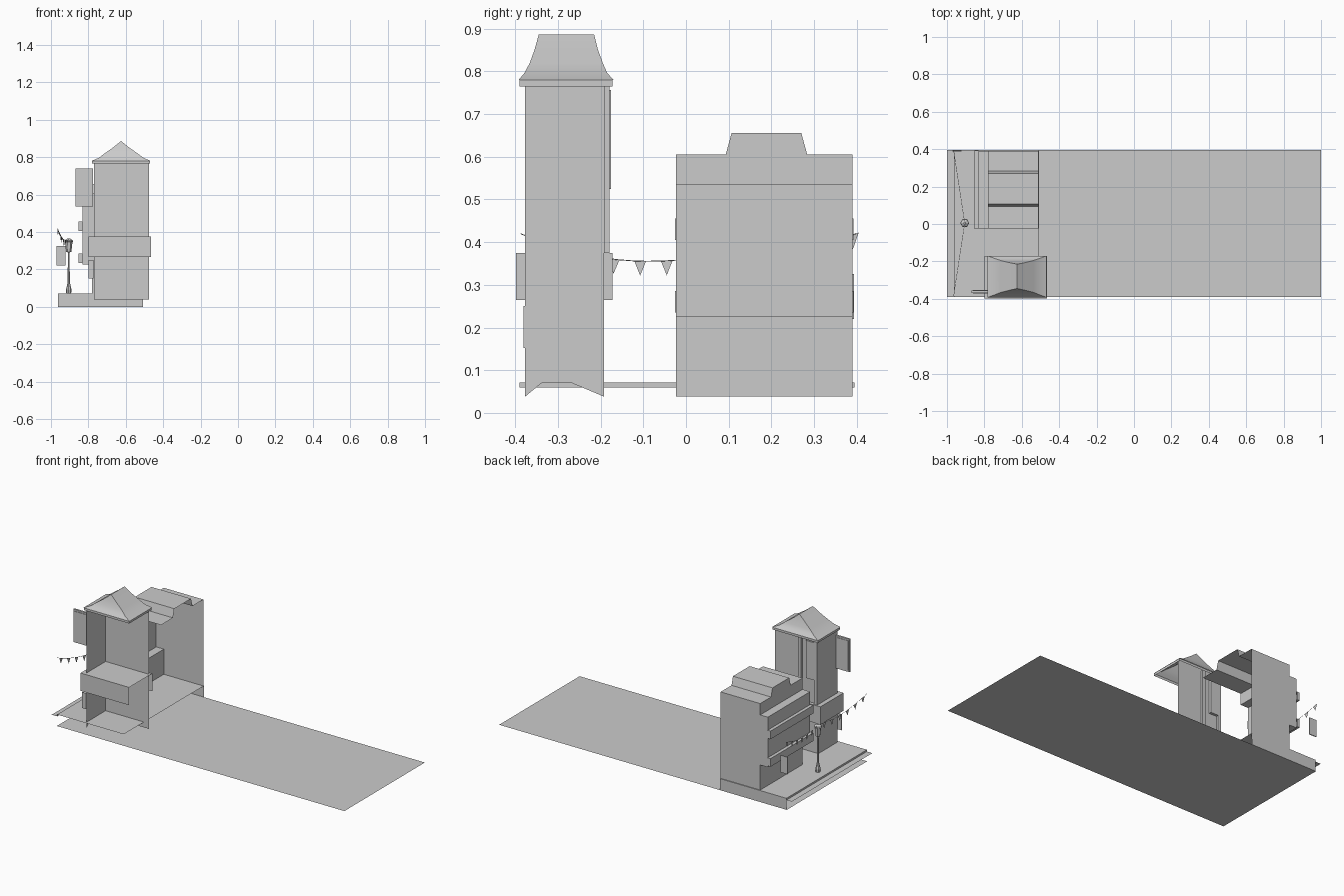
import bpy, math

if "Cube" in bpy.data.objects:
    bpy.data.objects.remove(bpy.data.objects["Cube"])

def mesh(name, verts, faces, smooth=False):
    me = bpy.data.meshes.new(name)
    me.from_pydata(verts, [], faces)
    me.update()
    ob = bpy.data.objects.new(name, me)
    bpy.context.collection.objects.link(ob)
    if smooth:
        for p in me.polygons:
            p.use_smooth = True
    return ob

def box(name, x, y, z, skip=""):
    """Box from ranges; skip lists the open sides: l r f k b t."""
    v = [(a, b, c) for c in z for b in y for a in x]
    f = {"b": (0, 2, 3, 1), "t": (4, 5, 7, 6), "f": (0, 1, 5, 4),
         "k": (2, 6, 7, 3), "l": (0, 4, 6, 2), "r": (1, 3, 7, 5)}
    return mesh(name, v, [f[k] for k in f if k not in skip])

def poly(name, pts):
    return mesh(name, pts, [tuple(range(len(pts)))])

def sweep(name, pts, a, b, axis):
    """Sheet made by extruding an open profile along x or y."""
    n = len(pts)
    put = (lambda p, t: (t, p[0], p[1])) if axis == "x" else (lambda p, t: (p[0], t, p[1]))
    v = [put(p, a) for p in pts] + [put(p, b) for p in pts]
    return mesh(name, v, [(i, i + 1, n + i + 1, n + i) for i in range(n - 1)])

def lathe(name, prof, cx, cy, n=8):
    v = [(cx + r * math.cos(2 * math.pi * i / n), cy + r * math.sin(2 * math.pi * i / n), z)
         for r, z in prof for i in range(n)]
    f = [(k * n + i, k * n + (i + 1) % n, (k + 1) * n + (i + 1) % n, (k + 1) * n + i)
         for k in range(len(prof) - 1) for i in range(n)]
    f += [tuple(range(n))[::-1], tuple(range(len(v) - n, len(v)))]
    return mesh(name, v, f)

# ground sheet, sidewalk with curb and road strip, side skirt
Y0, Y1 = -0.39, 0.395
poly("ground", [(-0.965, Y0, 0), (1, Y0, 0), (1, Y1, 0), (-0.965, Y1, 0)])
sweep("sidewalk_and_road", [(-1, 0.06), (-0.963, 0.06), (-0.963, 0.071), (-0.508, 0.071)], Y0, Y1, "y")
poly("sidewalk_skirt", [(-0.963, Y1, 0), (-0.508, Y1, 0), (-0.508, Y1, 0.071), (-0.963, Y1, 0.071)])

# tower walls: street face and inner side face, open elsewhere
poly("tower_street_wall", [(-0.77, -0.377, 0.038), (-0.77, -0.337, 0.071), (-0.77, -0.27, 0.071),
                           (-0.77, -0.192, 0.038), (-0.77, -0.192, 0.78), (-0.77, -0.377, 0.78)])
poly("tower_side_wall", [(-0.77, -0.192, 0.038), (-0.475, -0.192, 0.038),
                         (-0.475, -0.192, 0.78), (-0.77, -0.192, 0.78)])
box("tower_band", (-0.798, -0.465), (-0.398, -0.172), (0.265, 0.375), "rb")
box("tower_cornice", (-0.78, -0.47), (-0.39, -0.172), (0.765, 0.78), "bt")

# tower windows and pilasters on the side wall
box("side_window_panel", (-0.75, -0.695), (-0.192, -0.176), (0.525, 0.757), "f")
for i, x in enumerate((-0.77, -0.66)):
    box(f"side_pilaster_{i}", (x, x + 0.02), (-0.192, -0.179), (0.375, 0.772), "f")

# flared hip roof with a ridge along y
rings = [(0.157, -0.392, -0.17, 0.78), (0.118, -0.378, -0.185, 0.797), (0.088, -0.366, -0.195, 0.82),
         (0.045, -0.355, -0.206, 0.85), (0.0, -0.345, -0.215, 0.886)]
rv, rf = [], []
for h, a, b, z in rings:
    rv += [(-0.625 - h, a, z), (-0.625 + h, a, z), (-0.625 + h, b, z), (-0.625 - h, b, z)]
for k in range(len(rings) - 1):
    rf += [(4 * k + i, 4 * k + (i + 1) % 4, 4 * k + 4 + (i + 1) % 4, 4 * k + 4 + i) for i in range(4)]
roof = mesh("tower_roof", rv, rf)
bpy.context.view_layer.objects.active = roof
roof.select_set(True)
bpy.ops.object.mode_set(mode='EDIT')
bpy.ops.mesh.select_all(action='SELECT')
bpy.ops.mesh.remove_doubles(threshold=0.0005)
bpy.ops.object.mode_set(mode='OBJECT')
bpy.ops.object.shade_smooth_by_angle(angle=math.radians(30))

# hanging signs
box("tower_tall_sign", (-0.868, -0.775), (-0.368, -0.356), (0.537, 0.74))
box("tower_sign_face", (-0.86, -0.783), (-0.371, -0.353), (0.547, 0.73))
box("tower_small_sign", (-0.798, -0.772), (-0.381, -0.376), (0.152, 0.25))
box("street_sign", (-0.97, -0.922), (0.388, 0.393), (0.22, 0.325))

# second building: stepped street facade, end wall and roof sheet
B0, B1 = -0.023, 0.39
prof = [(-0.78, 0.038), (-0.78, 0.226), (-0.832, 0.226), (-0.832, 0.535), (-0.78, 0.535), (-0.78, 0.605)]
sweep("house_facade", prof, B0, B1, "y")
poly("house_end_wall", [(x, B1, z) for x, z in prof] + [(-0.51, B1, 0.605), (-0.51, B1, 0.038)])
attic = [(0.093, 0.605), (0.107, 0.656), (0.27, 0.656), (0.284, 0.605)]
sweep("house_roof", [(B0, 0.605)] + attic + [(B1, 0.605)], -0.78, -0.51, "x")
poly("attic_front", [(-0.78, y, z) for y, z in attic])
for i, z in enumerate((0.235, 0.405)):
    box(f"balcony_{i}", (-0.852, -0.832), (B0 - 0.003, B1 + 0.002), (z, z + 0.05), "r")

# street lamp
LX = -0.905
lathe("lamp_post", [(0.013, 0.071), (0.015, 0.09), (0.006, 0.13), (0.0045, 0.29), (0.012, 0.295)], LX, 0.005)
lathe("lamp_lantern", [(0.014, 0.293), (0.02, 0.345), (0.024, 0.348), (0.022, 0.355), (0.006, 0.365)], LX, 0.005, 6)

# bunting: sagging strings from the ends to the lamp, with triangular flags
def string_pos(t):
    s = abs(t)
    return (LX - 0.06 * s, 0.005 + 0.393 * t, 0.36 + 0.06 * s * s - 0.012 * math.sin(math.pi * s))

N = 24
cu = bpy.data.curves.new("bunting_string", 'CURVE')
cu.dimensions = '3D'
cu.bevel_depth = 0.001
cu.bevel_resolution = 0
sp = cu.splines.new('POLY')
sp.points.add(N)
for i in range(N + 1):
    sp.points[i].co = (*string_pos(-1 + 2 * i / N), 1)
bpy.context.collection.objects.link(bpy.data.objects.new("bunting_string", cu))
for i in range(13):
    t = -0.92 + i * 0.1585
    a, m, b = (string_pos(u) for u in (t - 0.035, t, t + 0.035))
    poly(f"flag_{i}", [a, (m[0], m[1], m[2] - 0.034), b])
